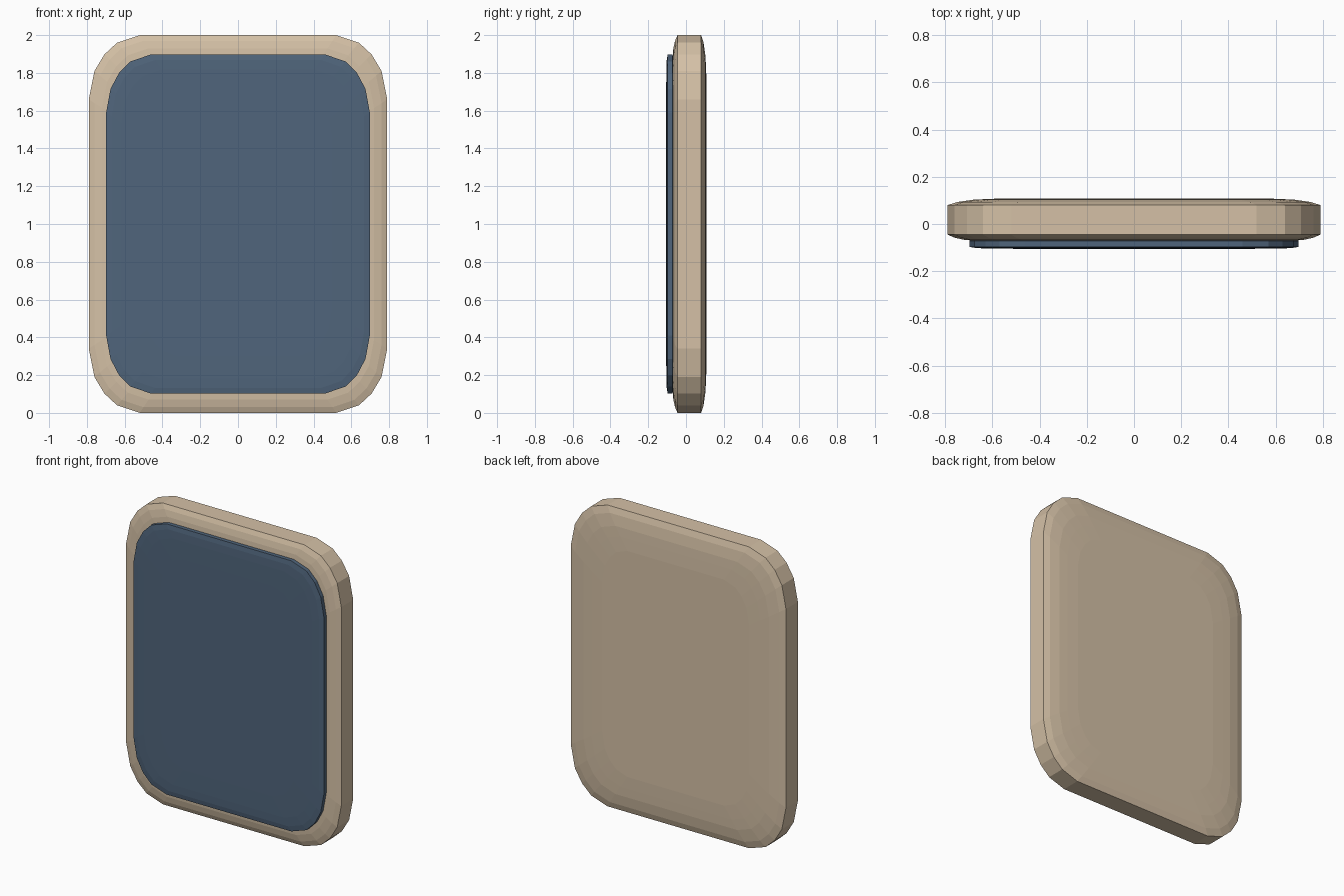
import bpy, bmesh

if "Cube" in bpy.data.objects:
    bpy.data.objects.remove(bpy.data.objects["Cube"])


def material(name, rgb):
    m = bpy.data.materials.new(name)
    m.diffuse_color = (*rgb, 1)
    m.use_nodes = True
    m.node_tree.nodes["Principled BSDF"].inputs["Base Color"].default_value = m.diffuse_color
    return m


def slab(name, corner, rings, mat):
    """Loft a mirrored rounded outline through (inset, y) rings, capped at both ends."""
    c, r = corner, corner[::-1]
    outline = (c + [(-x, z) for x, z in r] + [(-x, -z) for x, z in c]
               + [(x, -z) for x, z in r])
    w, h = corner[0][0], corner[-1][1]
    bm = bmesh.new()
    loops = []
    for inset, y in rings:
        loops.append([bm.verts.new((x * (1 - inset / w), y, 1 + z * (1 - inset / h)))
                      for x, z in outline])
    n = len(outline)
    for a, b in zip(loops, loops[1:]):
        for i in range(n):
            j = (i + 1) % n
            bm.faces.new((a[i], a[j], b[j], b[i]))
    bm.faces.new(loops[0])
    bm.faces.new(loops[-1])
    bmesh.ops.recalc_face_normals(bm, faces=bm.faces)
    me = bpy.data.meshes.new(name)
    bm.to_mesh(me)
    bm.free()
    me.materials.append(mat)
    ob = bpy.data.objects.new(name, me)
    bpy.context.collection.objects.link(ob)
    return ob


# Tan frame with a softly domed back
slab("frame_body",
     [(0.79, 0.66), (0.76, 0.81), (0.707, 0.898), (0.64, 0.96), (0.52, 1.0)],
     [(0.12, -0.071), (0.07, -0.067), (0.03, -0.058), (0, -0.045),
      (0, 0.08), (0.04, 0.093), (0.11, 0.103), (0.17, 0.106), (0.25, 0.109)],
     material("tan", (0.66, 0.53, 0.38)))

# Blue panel raised on the front
slab("front_panel",
     [(0.698, 0.59), (0.675, 0.715), (0.63, 0.80), (0.57, 0.86), (0.46, 0.898)],
     [(0.2, -0.105), (0.08, -0.104), (0.03, -0.102), (0, -0.097),
      (0, -0.071), (0.03, -0.066), (0.12, -0.064)],
     material("slate_blue", (0.08, 0.13, 0.20)))
